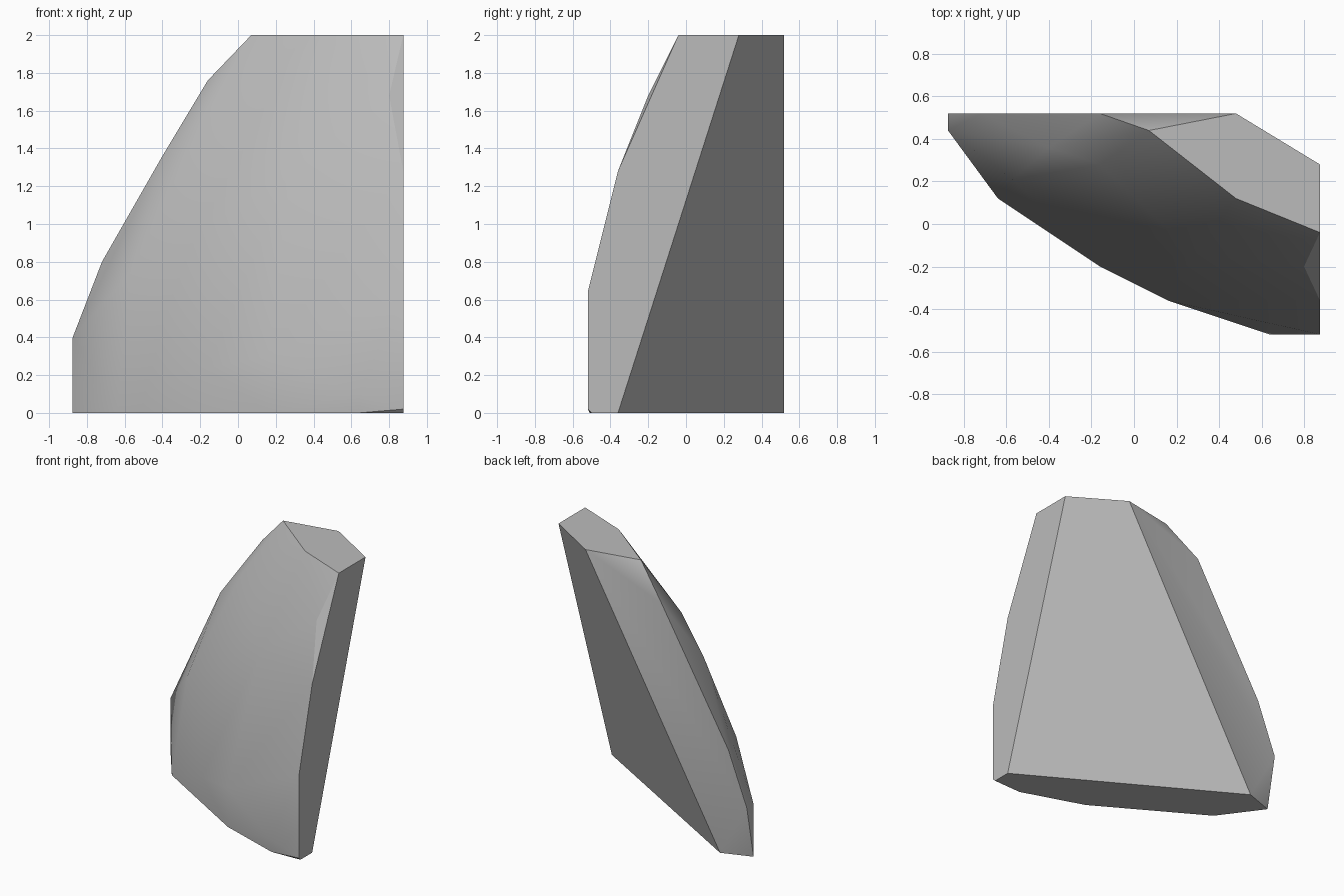
import bpy
import bmesh
import math

cube = bpy.data.objects.get("Cube")
if cube:
    bpy.data.objects.remove(cube, do_unlink=True)

# Single stone grey
grey = bpy.data.materials.new("stone_grey")
grey.use_nodes = True
colour = (0.5, 0.5, 0.5, 1)
grey.diffuse_color = colour
grey.node_tree.nodes["Principled BSDF"].inputs["Base Color"].default_value = colour

SIDE, BACK, TOP = 0.875, 0.52, 2

# Outlines of the cut planes, as (x, y), (y, z) or (x, z) pairs
base = [(-SIDE, 0.44), (-0.64, 0.12), (0.16, -0.35), (0.64, -0.51),
        (SIDE, -0.5), (SIDE, -0.36), (-0.65, BACK)]
top = [(0.07, 0.44), (0.48, 0.12), (SIDE, -0.04), (SIDE, 0.28), (0.48, BACK)]
flank = [(-0.52, 0.02), (-0.52, 0.64), (-0.36, 1.28)]
back = [(-SIDE, 0.4), (-0.72, 0.8), (-0.16, 1.76)]

# Corners of the rounded front
front = [(-SIDE, 0.44, 0.4), (-0.16, -0.2, 0.24), (0.16, -0.36, 0.3),
         (0.64, -0.52, 0.1), (-0.57, 0.21, 0.74), (-0.4, 0.36, 1.36),
         (-0.16, 0.28, 1.6), (0.28, -0.14, 1.28), (0.8, -0.2, 1.68)]

points = [(x, y, 0) for x, y in base]
points += [(x, y, TOP) for x, y in top]
points += [(SIDE, y, z) for y, z in flank]
points += [(x, BACK, z) for x, z in back]
points += front

# Wrap the corners in a solid and merge the flat cuts
bm = bmesh.new()
for p in points:
    bm.verts.new(p)
hull = bmesh.ops.convex_hull(bm, input=bm.verts[:])
loose = [v for v in bm.verts if not v.link_faces]
bmesh.ops.delete(bm, geom=loose, context='VERTS')
bmesh.ops.dissolve_limit(bm, angle_limit=math.radians(2),
                         verts=bm.verts[:], edges=bm.edges[:])
bmesh.ops.recalc_face_normals(bm, faces=bm.faces[:])
mesh = bpy.data.meshes.new("rock_shard")
bm.to_mesh(mesh)
bm.free()
mesh.materials.append(grey)

shard = bpy.data.objects.new("rock_shard", mesh)
bpy.context.collection.objects.link(shard)
bpy.context.view_layer.objects.active = shard
shard.select_set(True)
bpy.ops.object.shade_smooth_by_angle(angle=math.radians(30))
